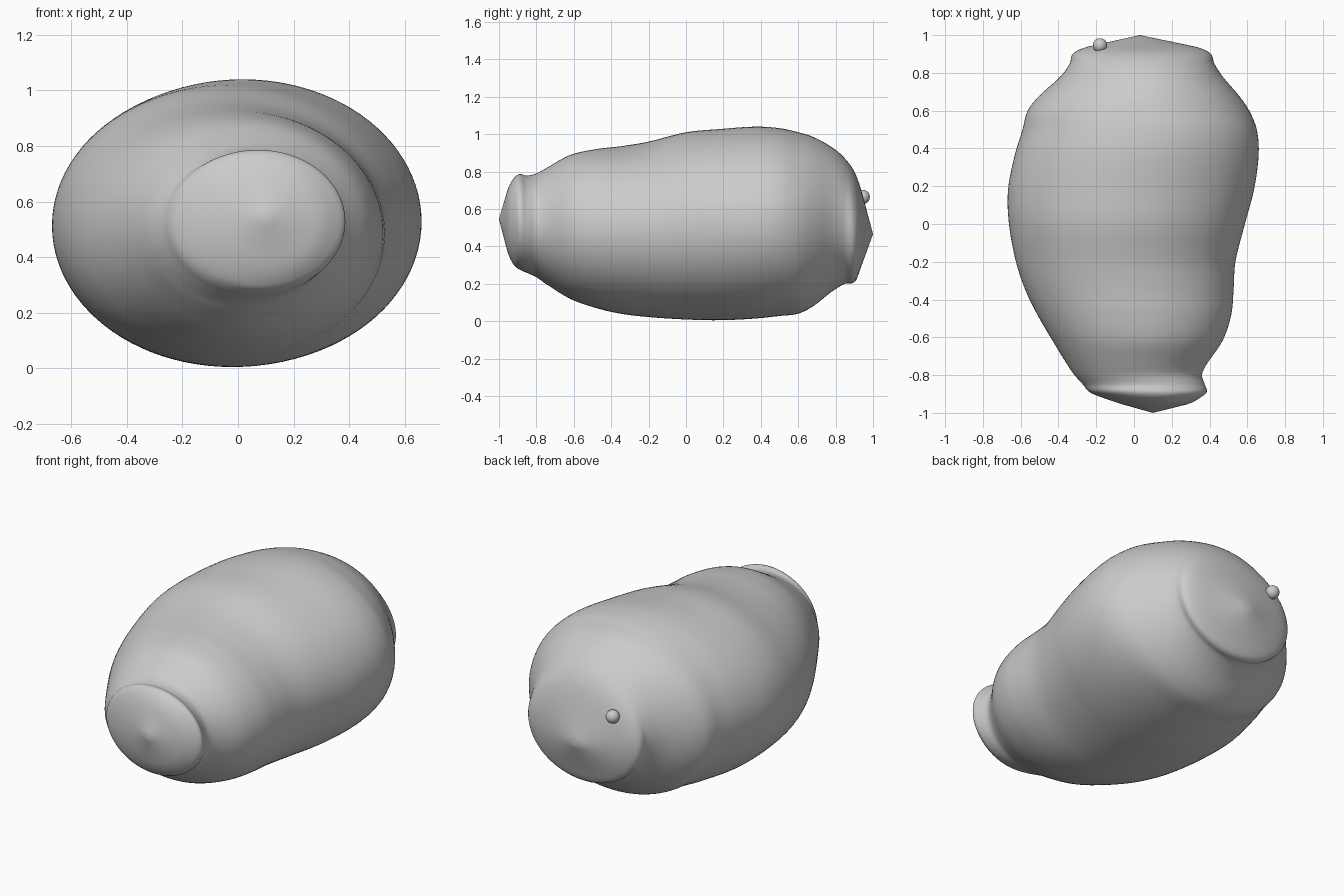
import bpy, bmesh, math

if "Cube" in bpy.data.objects:
    bpy.data.objects.remove(bpy.data.objects["Cube"])

grey = bpy.data.materials.new("plain grey")
grey.diffuse_color = (0.6, 0.6, 0.6, 1)
grey.use_nodes = True
grey.node_tree.nodes["Principled BSDF"].inputs["Base Color"].default_value = grey.diffuse_color

# Body sections: y, left x, right x, bottom z, top z
SECTIONS = [
    (-1.0, .10, .10, .545, .545), (-.955, -.06, .28, .372, .70),
    (-.92, -.165, .35, .30, .765), (-.89, -.235, .385, .276, .786),
    (-.85, -.27, .375, .258, .778), (-.80, -.315, .36, .235, .79),
    (-.75, -.35, .38, .20, .817), (-.62, -.43, .468, .12, .888),
    (-.48, -.512, .515, .07, .92), (-.35, -.575, .527, .04, .935),
    (-.20, -.625, .537, .022, .96), (0, -.662, .587, .009, 1.01),
    (.18, -.667, .635, .005, 1.027), (.37, -.63, .66, .014, 1.04),
    (.50, -.59, .65, .028, 1.032), (.60, -.563, .61, .04, 1.01),
    (.68, -.50, .555, .08, .985), (.78, -.39, .47, .158, .93),
    (.85, -.34, .425, .20, .87), (.905, -.32, .402, .213, .79),
    (.94, -.24, .32, .30, .69), (1.0, .03, .03, .465, .465),
]
SIDES, STEPS = 96, 5


def slope(i, k):
    a, b = SECTIONS[max(i - 1, 0)], SECTIONS[min(i + 1, len(SECTIONS) - 1)]
    return (b[k] - a[k]) / (b[0] - a[0])


def section(i, t):
    """Smooth blend between section i and the next one."""
    p, q = SECTIONS[i], SECTIONS[i + 1]
    h = q[0] - p[0]
    out = [p[0] + h * t]
    for k in range(1, 5):
        if i in (0, len(SECTIONS) - 2):  # straight conical ends
            out.append(p[k] + (q[k] - p[k]) * t)
        else:
            out.append((2*t**3 - 3*t*t + 1) * p[k] + (t**3 - 2*t*t + t) * h * slope(i, k)
                       + (3*t*t - 2*t**3) * q[k] + (t**3 - t*t) * h * slope(i + 1, k))
    return out


def finish(bm, name):
    bmesh.ops.recalc_face_normals(bm, faces=bm.faces)
    mesh = bpy.data.meshes.new(name)
    bm.to_mesh(mesh)
    bm.free()
    mesh.materials.append(grey)
    mesh.shade_smooth()
    ob = bpy.data.objects.new(name, mesh)
    bpy.context.collection.objects.link(ob)


# Body: oval rings lofted between two pointed ends
bm = bmesh.new()
rings = []
for i in range(len(SECTIONS) - 1):
    for s in range(STEPS):
        if i == 0 and s == 0:
            continue
        y, l, r, b, t = section(i, s / STEPS)
        rings.append([bm.verts.new(((l + r) / 2 + (r - l) / 2 * math.cos(a), y,
                                    (b + t) / 2 + (t - b) / 2 * math.sin(a)))
                      for a in (math.tau * j / SIDES for j in range(SIDES))])
for a, b in zip(rings, rings[1:]):
    for j in range(SIDES):
        k = (j + 1) % SIDES
        bm.faces.new((a[j], a[k], b[k], b[j]))
for ring, sec in ((rings[0], SECTIONS[0]), (rings[-1], SECTIONS[-1])):
    tip = bm.verts.new((sec[1], sec[0], sec[3]))
    for j in range(SIDES):
        bm.faces.new((ring[j], ring[(j + 1) % SIDES], tip))
finish(bm, "body")

# Small ball on the back end
bm = bmesh.new()
bmesh.ops.create_uvsphere(bm, u_segments=32, v_segments=16, radius=.038)
bmesh.ops.translate(bm, verts=bm.verts, vec=(-.18, .945, .664))
finish(bm, "back_ball")
